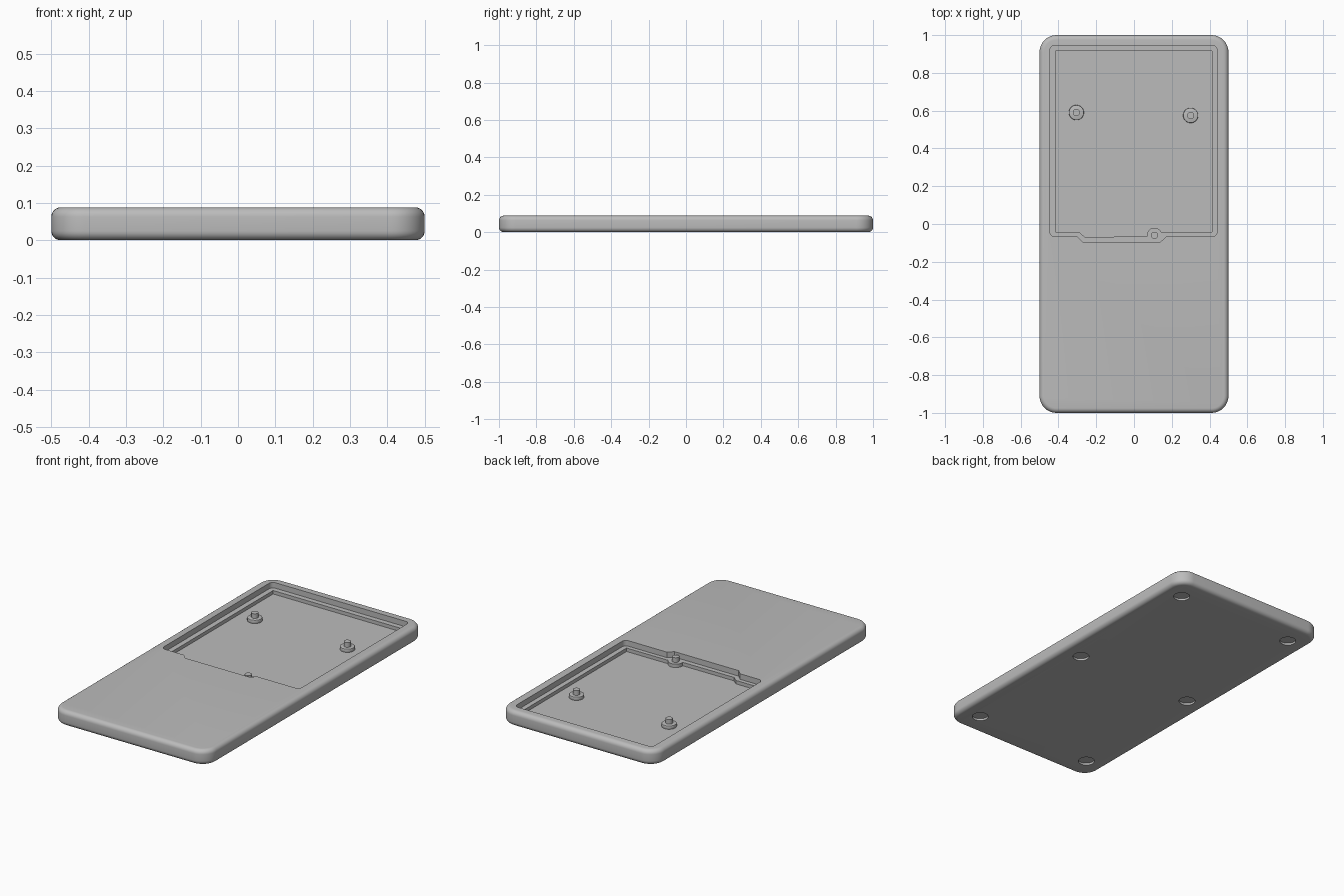
import bpy, bmesh, math

cube = bpy.data.objects.get("Cube")
if cube:
    bpy.data.objects.remove(cube, do_unlink=True)

HEIGHT, LEDGE, FLOOR = 0.088, 0.056, 0.036
ABOVE = HEIGHT + 0.05

grey = bpy.data.materials.new("plain_grey")
grey.use_nodes = True
grey.diffuse_color = (0.5, 0.5, 0.5, 1)
grey.node_tree.nodes["Principled BSDF"].inputs["Base Color"].default_value = (0.5, 0.5, 0.5, 1)


def arc(cx, cy, r, start, end, steps):
    angles = [math.radians(start + (end - start) * i / steps) for i in range(steps + 1)]
    return [(cx + r * math.cos(a), cy + r * math.sin(a)) for a in angles]


def prism(name, outline, z0, z1):
    """Extrude a counter-clockwise outline from z0 to z1."""
    bm = bmesh.new()
    base = bm.faces.new([bm.verts.new((x, y, z0)) for x, y in outline])
    side = bmesh.ops.extrude_face_region(bm, geom=[base])["geom"]
    bmesh.ops.translate(bm, vec=(0, 0, z1 - z0),
                        verts=[v for v in side if isinstance(v, bmesh.types.BMVert)])
    bmesh.ops.recalc_face_normals(bm, faces=bm.faces)
    mesh = bpy.data.meshes.new(name)
    bm.to_mesh(mesh)
    bm.free()
    mesh.materials.append(grey)
    obj = bpy.data.objects.new(name, mesh)
    bpy.context.collection.objects.link(obj)
    return obj


def activate(obj):
    bpy.ops.object.select_all(action="DESELECT")
    obj.select_set(True)
    bpy.context.view_layer.objects.active = obj


def round_edges(obj, width, segments):
    mod = obj.modifiers.new("round", "BEVEL")
    mod.width, mod.segments = width, segments
    mod.limit_method, mod.angle_limit = "ANGLE", math.radians(40)
    activate(obj)
    bpy.ops.object.modifier_apply(modifier=mod.name)


def cut(obj, cutter):
    cutter.hide_render = True
    mod = obj.modifiers.new("cut", "BOOLEAN")
    mod.operation, mod.object, mod.solver = "DIFFERENCE", cutter, "EXACT"
    activate(obj)
    bpy.ops.object.modifier_apply(modifier=mod.name)
    bpy.data.objects.remove(cutter, do_unlink=True)


def smooth(obj):
    activate(obj)
    bpy.ops.object.shade_smooth_by_angle(angle=math.radians(35))


# Rounded slab
r = 0.09
outline = []
for i, (sx, sy) in enumerate([(1, 1), (-1, 1), (-1, -1), (1, -1)]):
    outline += arc(sx * (0.5 - r), sy * (1 - r), r, i * 90, i * 90 + 90, 10)
body = prism("body", outline, 0, HEIGHT)
round_edges(body, 0.025, 6)

# Upper recess with rounded corners and a shallow step along its front edge
r = 0.025
x0, x1, y0, y1 = -0.445, 0.44, -0.067, 0.945
upper = (arc(x1 - r, y1 - r, r, 0, 90, 6) + arc(x0 + r, y1 - r, r, 90, 180, 6)
         + arc(x0 + r, y0 + r, r, 180, 270, 6)
         + [(-0.30, y0), (-0.272, -0.095), (0.14, -0.095), (0.17, y0)]
         + arc(x1 - r, y0 + r, r, 270, 360, 6))
cut(body, prism("upper_cutter", upper, LEDGE, ABOVE))

# Deeper pocket, its front edge bulging inward around the front pin
pin_x, pin_y = 0.108, -0.06
lower = [(0.412, 0.915), (-0.415, 0.915), (-0.415, -0.043), (-0.29, -0.043), (-0.262, -0.068)]
lower += arc(pin_x, pin_y, 0.04, 190, 25, 16)
lower += [(0.412, -0.043)]
cut(body, prism("pocket_cutter", lower, FLOOR, ABOVE))

# Six round foot recesses underneath
for x in (-0.38, 0.38):
    for y in (-0.86, 0, 0.86):
        cut(body, prism("foot_cutter", arc(x, y, 0.044, 0, 348.75, 31), -0.05, 0.012))
smooth(body)

# Locating pins: two on round bosses, one on the ledge
pins = [("left", 0.30, 0.575), ("right", -0.305, 0.59), ("front", pin_x, pin_y)]
for side, x, y in pins:
    pin = prism(side + "_pin", arc(x, y, 0.019, 0, 345, 23), LEDGE - 0.002, 0.083)
    smooth(pin)
    if side != "front":
        boss = prism(side + "_boss", arc(x, y, 0.04, 0, 348.75, 31), FLOOR - 0.002, LEDGE)
        round_edges(boss, 0.004, 2)
        smooth(boss)
